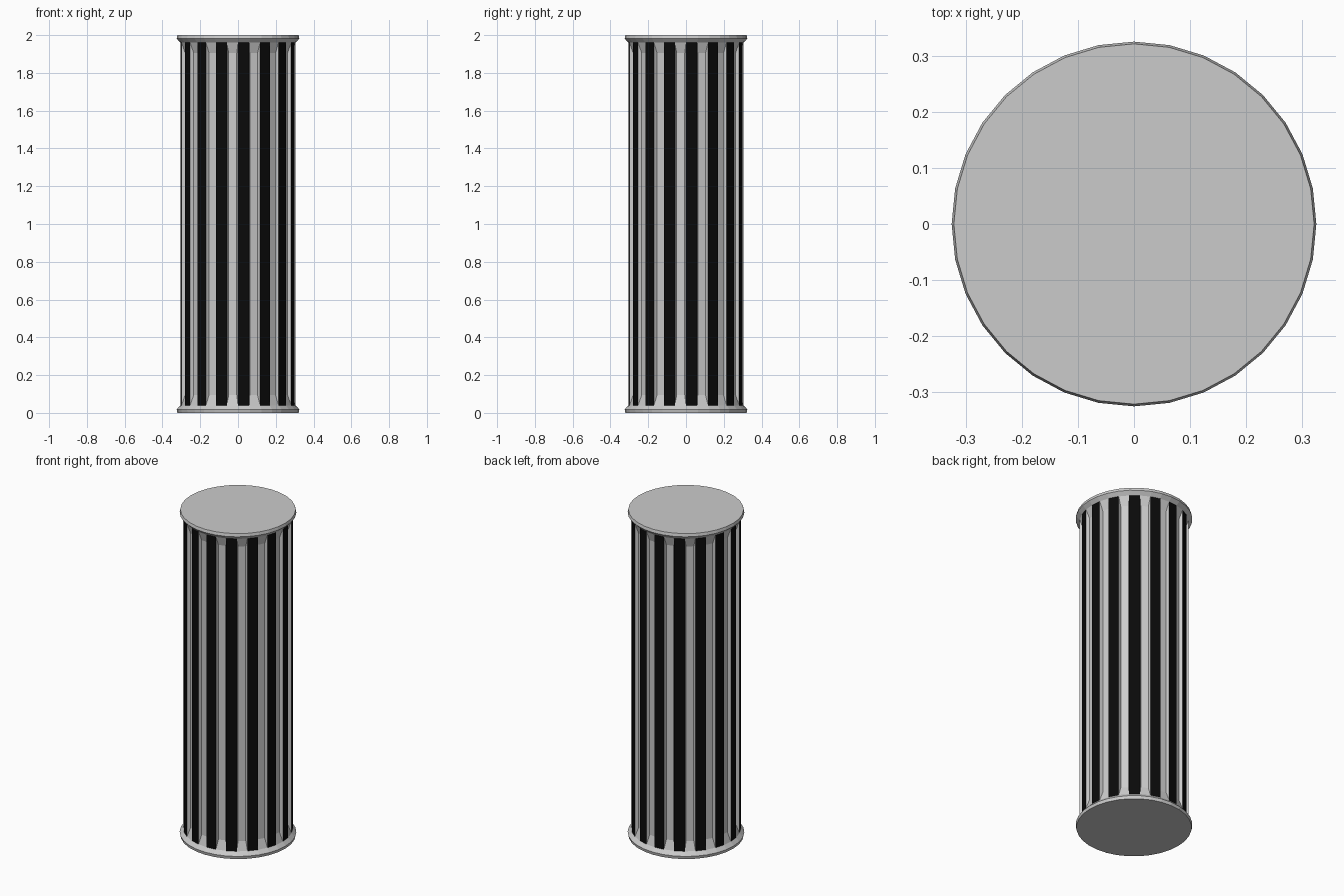
import bpy, bmesh, math
from mathutils import Vector

if "Cube" in bpy.data.objects:
    bpy.data.objects.remove(bpy.data.objects["Cube"])

N = 32
# profile of the column: radius, height
PROFILE = [(0.321, 0.0), (0.325, 0.018), (0.305, 0.04),
           (0.305, 1.96), (0.325, 1.982), (0.321, 2.0)]

black = bpy.data.materials.new("black_stripe")
black.diffuse_color = (0.003, 0.003, 0.003, 1)
black.use_nodes = True
black.node_tree.nodes["Principled BSDF"].inputs["Base Color"].default_value = black.diffuse_color
grey = bpy.data.materials.new("grey_stone")
grey.diffuse_color = (0.8, 0.8, 0.8, 1)
grey.use_nodes = True
grey.node_tree.nodes["Principled BSDF"].inputs["Base Color"].default_value = grey.diffuse_color

bm = bmesh.new()


def ring(r, z):
    steps = [-math.pi / 2 + 2 * math.pi * i / N for i in range(N)]
    return [bm.verts.new((r * math.cos(a), r * math.sin(a), z)) for a in steps]


# base moulding, shaft and top moulding
rings = [ring(r, z) for r, z in PROFILE]
flutes = []
for k in range(len(rings) - 1):
    lo, hi = rings[k], rings[k + 1]
    for i in range(N):
        j = (i + 1) % N
        f = bm.faces.new((lo[i], lo[j], hi[j], hi[i]))
        if k == 2:
            if i % 2 == 0:
                f.material_index = 1
            else:
                flutes.append(f)
bm.faces.new(rings[0][::-1])
bm.faces.new(rings[-1])

# sunken flutes with sloping ends between the black stripes
for f in flutes:
    n = f.normal.copy() if f.normal.length else Vector()
    f.normal_update()
    n, c = f.normal.copy(), f.calc_center_median()
    bmesh.ops.inset_individual(bm, faces=[f], thickness=0.012)
    for v in f.verts:
        v.co.z = c.z + math.copysign(0.905, v.co.z - c.z)
        v.co -= n * 0.018

bmesh.ops.recalc_face_normals(bm, faces=bm.faces[:])
mesh = bpy.data.meshes.new("fluted_column")
bm.to_mesh(mesh)
bm.free()
mesh.materials.append(grey)
mesh.materials.append(black)
obj = bpy.data.objects.new("fluted_column", mesh)
bpy.context.collection.objects.link(obj)
